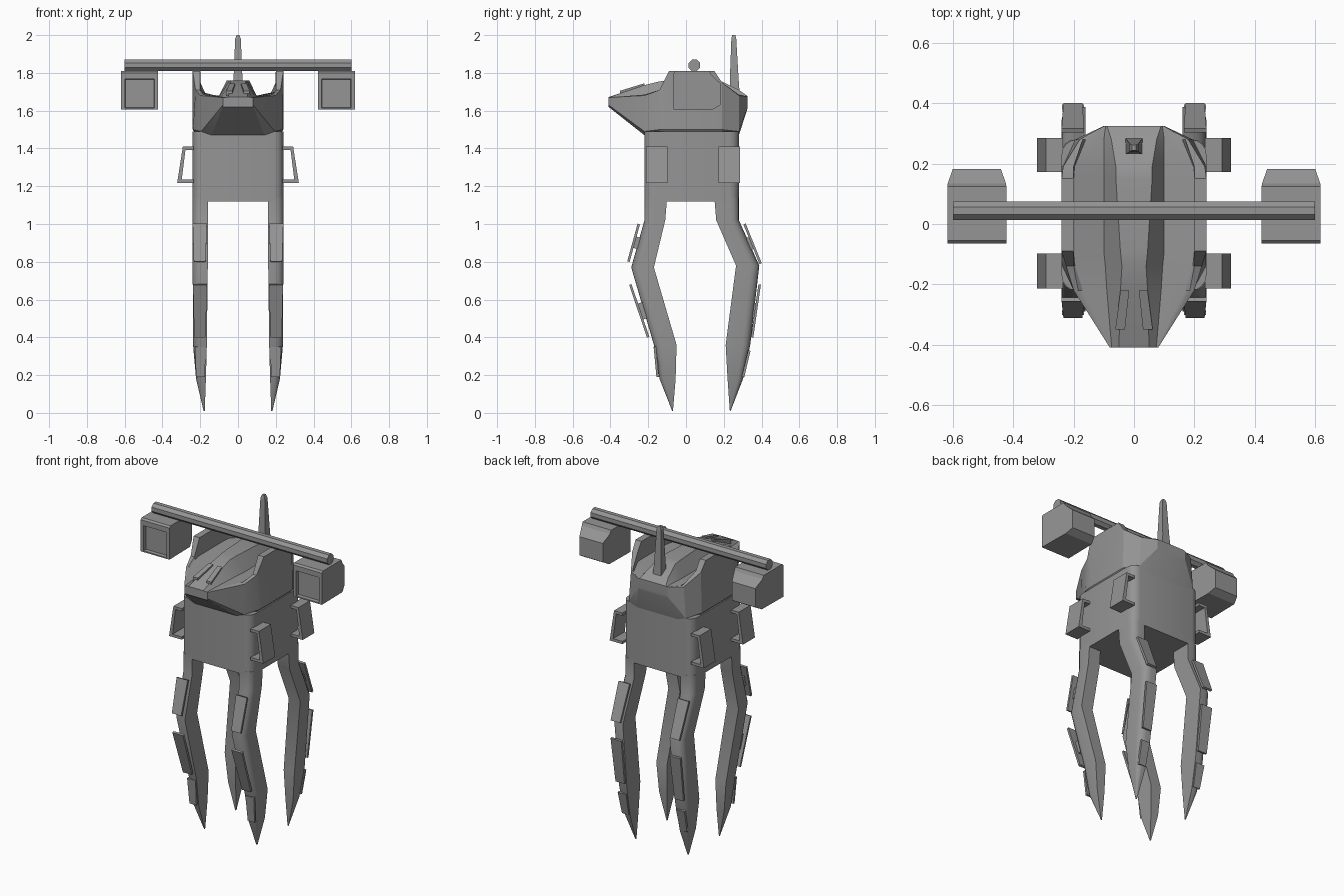
import bpy, bmesh, math
from mathutils import Vector

if "Cube" in bpy.data.objects:
    bpy.data.objects.remove(bpy.data.objects["Cube"])

grey = bpy.data.materials.new("hull_grey")
grey.diffuse_color = (0.3, 0.3, 0.3, 1)
grey.use_nodes = True
grey.node_tree.nodes["Principled BSDF"].inputs["Base Color"].default_value = grey.diffuse_color


def finish(name, bm, smooth=None):
    bmesh.ops.remove_doubles(bm, verts=bm.verts, dist=0.0005)
    bmesh.ops.recalc_face_normals(bm, faces=bm.faces)
    me = bpy.data.meshes.new(name)
    bm.to_mesh(me)
    bm.free()
    ob = bpy.data.objects.new(name, me)
    bpy.context.collection.objects.link(ob)
    me.materials.append(grey)
    if smooth:
        bpy.ops.object.select_all(action='DESELECT')
        ob.select_set(True)
        bpy.context.view_layer.objects.active = ob
        bpy.ops.object.shade_smooth_by_angle(angle=math.radians(smooth))
    return ob


def loft(name, rings, smooth=None):
    """Skin a list of equal-length closed rings and cap both ends."""
    bm = bmesh.new()
    vs = [[bm.verts.new(p) for p in r] for r in rings]
    n = len(vs[0])
    for a, b in zip(vs, vs[1:]):
        for i in range(n):
            j = (i + 1) % n
            bm.faces.new((a[i], a[j], b[j], b[i]))
    bm.faces.new(vs[0])
    bm.faces.new(vs[-1])
    return finish(name, bm, smooth)


def rect(x0, x1, y0, y1, z):
    return [(x0, y0, z), (x1, y0, z), (x1, y1, z), (x0, y1, z)]


def arc(cx, cy, r, a0, n=4):
    return [(cx + r * math.cos(math.radians(a0 + 90 * i / n)),
             cy + r * math.sin(math.radians(a0 + 90 * i / n))) for i in range(n + 1)]


# Torso with rounded upright corners
R = 0.05
outline = (arc(0.24 - R, 0.28 - R, R, 0) + arc(-0.24 + R, 0.28 - R, R, 90)
           + arc(-0.24 + R, -0.22 + R, R, 180) + arc(0.24 - R, -0.22 + R, R, 270))
loft("torso", [[(x, y, z) for x, y in outline] for z in (1.12, 1.49)], 40)

# Head: half sections from nose to tail (bottom, side, shoulder, valley, ridge)
sections = [
    (-0.41, [(.08, 1.62), (.08, 1.63), (.08, 1.67), (.078, 1.67), (.076, 1.67), (.074, 1.67), (.05, 1.672)]),
    (-0.22, [(.14, 1.47), (.195, 1.49), (.2, 1.68), (.185, 1.685), (.17, 1.685), (.09, 1.675), (.045, 1.735)]),
    (-0.14, [(.20, 1.45), (.238, 1.5), (.225, 1.71), (.20, 1.71), (.195, 1.695), (.095, 1.675), (.04, 1.755)]),
    (-0.09, [(.20, 1.45), (.24, 1.5), (.24, 1.81), (.20, 1.81), (.20, 1.70), (.10, 1.675), (.045, 1.76)]),
    (0.15, [(.20, 1.45), (.24, 1.5), (.24, 1.81), (.20, 1.81), (.20, 1.70), (.10, 1.675), (.06, 1.76)]),
    (0.19, [(.20, 1.45), (.24, 1.5), (.235, 1.75), (.20, 1.75), (.197, 1.70), (.10, 1.675), (.06, 1.755)]),
    (0.28, [(.14, 1.47), (.195, 1.49), (.18, 1.68), (.17, 1.685), (.16, 1.685), (.10, 1.68), (.075, 1.71)]),
    (0.325, [(.10, 1.61), (.10, 1.62), (.10, 1.675), (.098, 1.675), (.096, 1.675), (.094, 1.675), (.09, 1.678)]),
]
loft("head", [[(x, y, z) for x, z in h] + [(-x, y, z) for x, z in reversed(h)]
              for y, h in sections], 20)

# Antenna and cross bar
loft("antenna", [rect(-.03, .03, .232, .285, 1.68), rect(-.024, .024, .232, .279, 1.76),
                 rect(-.015, .015, .24, .266, 1.98), rect(-.007, .007, .244, .262, 2.0)])
loft("cross_bar", [[(x, .044 + .033 * math.cos(math.pi * (i + .5) / 4),
                     1.84 + .033 * math.sin(math.pi * (i + .5) / 4)) for i in range(8)]
                   for x in (-.6, .6)])

# Leg centre lines: z, outer y, inner y, inner x, outer x
front_path = [(1.14, -.22, -.10, .16, .24), (1.02, -.22, -.11, .16, .24),
              (.77, -.29, -.17, .16, .24), (.36, -.17, -.05, .165, .238),
              (.18, -.14, -.055, .17, .222), (.01, -.073, -.069, .176, .182)]
back_path = [(1.14, .28, .15, .16, .24), (1.02, .28, .16, .16, .24),
             (.78, .388, .265, .16, .24), (.36, .34, .21, .165, .238),
             (.18, .302, .22, .17, .222), (.01, .236, .232, .176, .182)]
# Leg armour plates: (y, z) top, (y, z) bottom, inner x, outer x
front_plates = [((-.25, 1.0), (-.305, .80), .165, .24), ((-.295, .68), (-.20, .40), .165, .238),
                ((-.165, .35), (-.15, .19), .17, .228)]
back_plates = [((.31, 1.0), (.395, .79), .165, .24), ((.39, .68), (.35, .40), .165, .238),
               ((.335, .33), (.302, .19), .17, .228)]


def leg_ring(s, z, yo, yi, xi, xo):
    """Square section whose outer corner is rounded."""
    d = 1 if yo > yi else -1
    r = min(.045, (xo - xi) * .55)
    pts = [(xi, yi), (xo, yi)]
    pts += [(xo - r + r * math.cos(math.pi / 8 * i), yo - d * (r - r * math.sin(math.pi / 8 * i)))
            for i in range(5)]
    pts.append((xi, yo))
    return [(s * x, y, z) for x, y in pts]


def slab(name, s, top, bot, xi, xo, t, inset=0.0):
    """Thin plate lying along a sloped line in the side plane."""
    a, b = Vector(top), Vector(bot)
    u = (a - b).normalized()
    n = Vector((-u.y, u.x)) * t / 2
    rings = []
    for p, w in ((a, 0), (b, inset)):
        rings.append([(s * x, q.x, q.y) for x, q in
                      ((xi + w, p - n), (xo - w, p - n), (xo - w, p + n), (xi + w, p + n))])
    loft(name, rings)


for s, side in ((1, "right"), (-1, "left")):
    for end, path, plates, d in (("front", front_path, front_plates, -1),
                                 ("back", back_path, back_plates, 1)):
        loft(f"{end}_leg_{side}", [leg_ring(s, *p) for p in path], 40)
        for k, (a, b, xi, xo) in enumerate(plates):
            label = ("thigh", "shin", "toe")[k]
            slab(f"{end}_{label}_plate_{side}", s, a, b, xi, xo, .013, .006)
            # short mount between plate and leg
            m = (Vector(a) + Vector(b)) / 2
            h = (Vector(a) - Vector(b)) * .15
            off = Vector((-d * .018, 0))
            slab(f"{end}_{label}_mount_{side}", s, m + h + off, m - h + off, .185, .215, .036)

        # Side brackets: open loops standing off the torso
        y0, y1 = (-.213, -.097) if d < 0 else (.172, .285)
        loop = [(.235, 1.41), (.292, 1.41), (.322, 1.218), (.235, 1.218),
                (.235, 1.235), (.298, 1.235), (.278, 1.393), (.235, 1.393)]
        loft(f"{end}_bracket_{side}", [[(s * x, y, z) for x, z in loop] for y in (y0, y1)])

    # Equipment pod: side profile across x, narrowing at the back
    prof = [(-.065, 1.605), (.14, 1.605), (.182, 1.63), (.182, 1.745), (.135, 1.79),
            (.125, 1.81), (-.055, 1.81), (-.065, 1.80)]
    rings = []
    for e in (-1, 1):
        rings.append([(s * (.521 + e * (.098 if y < .13 else .098 - (y - .13) * .35)), y, z)
                      for y, z in prof])
    pod = loft(f"pod_{side}", rings)
    bm = bmesh.new()
    bm.from_mesh(pod.data)
    bm.normal_update()
    front = [f for f in bm.faces if f.normal.y < -.95]
    bmesh.ops.inset_region(bm, faces=front, thickness=.028)
    bmesh.ops.translate(bm, verts=front[0].verts, vec=(0, 0, -.012))
    bmesh.ops.inset_region(bm, faces=front, thickness=.004, depth=-.02)
    bm.to_mesh(pod.data)
    bm.free()

    # Raised nose vents
    loft(f"nose_vent_{side}", [
        [(s * x, y, z) for x, y, z in ((.03, -.35, 1.66 + h), (.062, -.35, 1.66 + h),
                                       (.045, -.22, 1.70 + h), (.016, -.22, 1.70 + h))]
        for h in (0, .045)])
